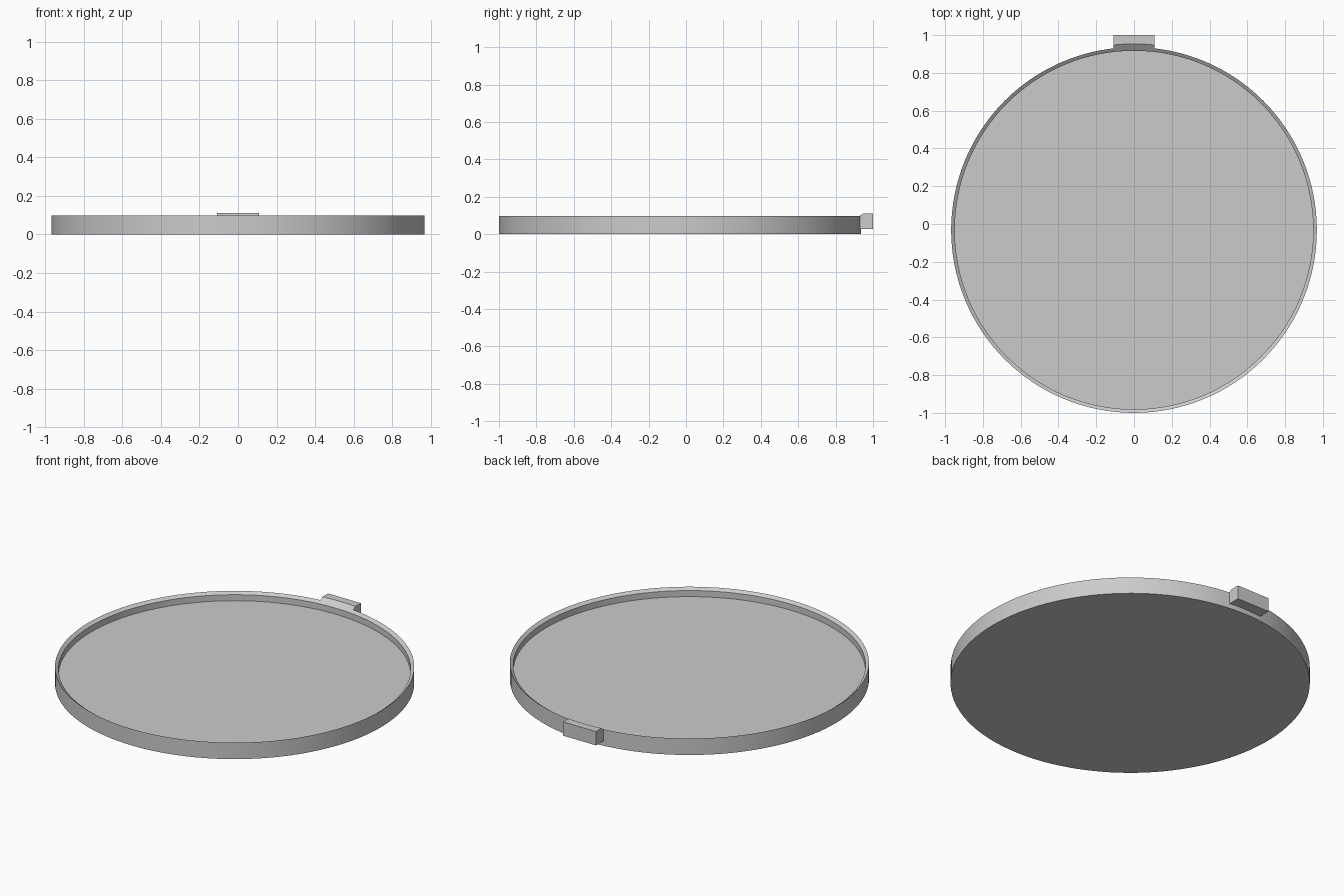
import bpy, bmesh, math

if "Cube" in bpy.data.objects:
    bpy.data.objects.remove(bpy.data.objects["Cube"])

CY = -0.032      # centre of the round tray
R, R_IN = 0.968, 0.949
SEGS = 128

grey = bpy.data.materials.new("light_grey")
grey.diffuse_color = (0.6, 0.6, 0.6, 1)
grey.use_nodes = True
grey.node_tree.nodes["Principled BSDF"].inputs["Base Color"].default_value = grey.diffuse_color


def finish(name, bm):
    bmesh.ops.recalc_face_normals(bm, faces=bm.faces)
    me = bpy.data.meshes.new(name)
    bm.to_mesh(me)
    bm.free()
    me.materials.append(grey)
    ob = bpy.data.objects.new(name, me)
    bpy.context.collection.objects.link(ob)
    return ob


def lathe(name, profile):
    """Closed solid of revolution; both ends are capped with flat discs."""
    bm = bmesh.new()
    rings = [[bm.verts.new((r * math.cos(a), CY + r * math.sin(a), z))
              for a in (2 * math.pi * i / SEGS for i in range(SEGS))]
             for r, z in profile]
    for lo, hi in zip(rings, rings[1:]):
        for i in range(SEGS):
            j = (i + 1) % SEGS
            bm.faces.new((lo[i], lo[j], hi[j], hi[i]))
    bm.faces.new(rings[0])
    bm.faces.new(rings[-1])
    return finish(name, bm)


def smooth(ob):
    bpy.ops.object.select_all(action='DESELECT')
    ob.select_set(True)
    bpy.context.view_layer.objects.active = ob
    bpy.ops.object.shade_smooth_by_angle(angle=math.radians(30))


# Shallow round tray with a bevelled inner rim and recessed floor
tray = lathe("round_tray", [(R, 0), (R, 0.098), (R_IN, 0.084), (R_IN, 0.048)])
smooth(tray)

# Latch block at the back
bm = bmesh.new()
bmesh.ops.create_cube(bm, size=1)
for v in bm.verts:
    v.co = (v.co.x * 0.216, 0.9625 + v.co.y * 0.075, 0.07 + v.co.z * 0.082)
block = finish("rear_block", bm)

# The rim bevel carries on through the top of the block
cutter = lathe("bevel_cutter", [(R_IN, 0.084), (R_IN + 0.095, 0.154)])
cutter.hide_render = True
cutter.hide_viewport = True
cut = block.modifiers.new("bevel_cut", 'BOOLEAN')
cut.operation = 'DIFFERENCE'
cut.solver = 'EXACT'
cut.object = cutter
